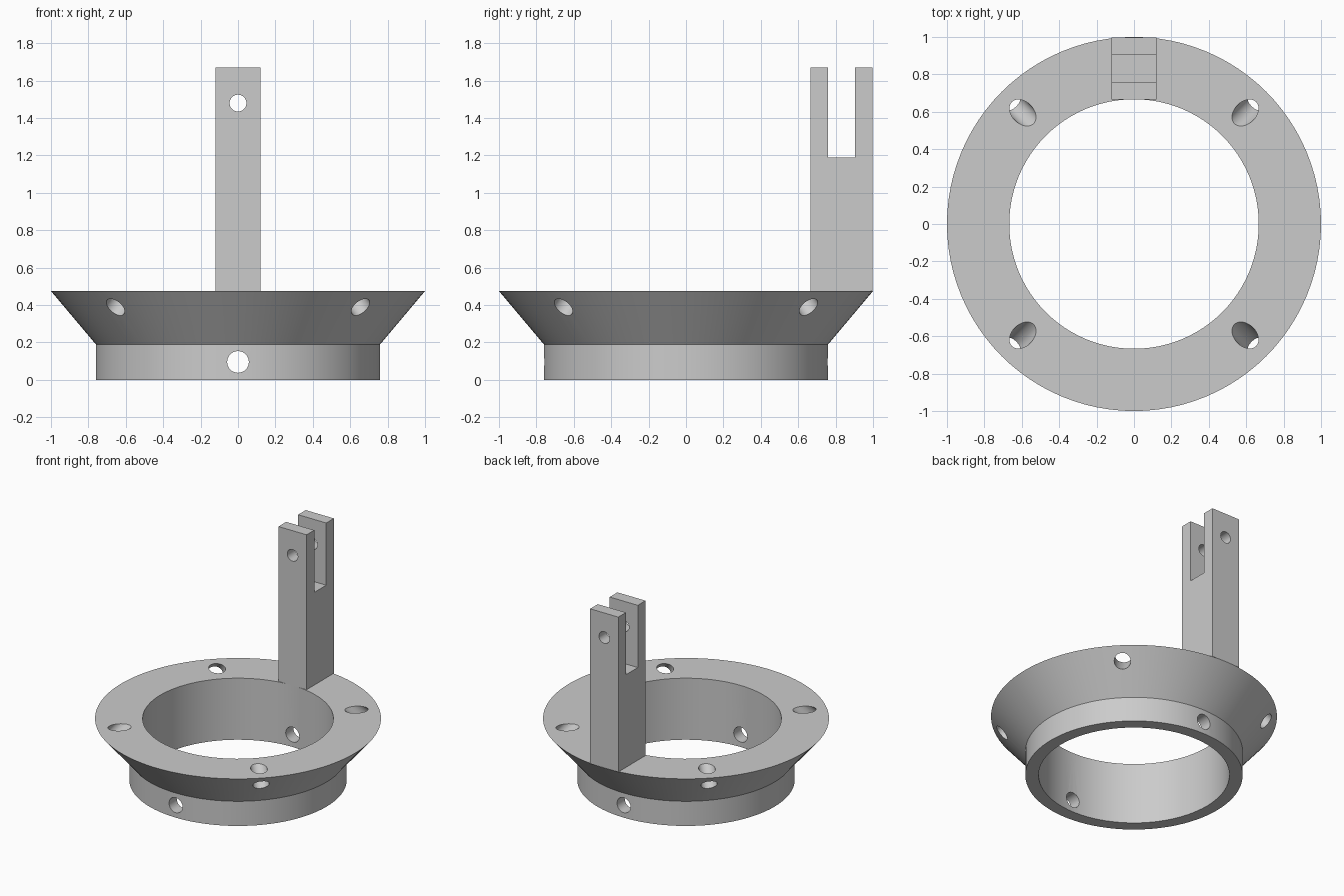
import bpy, bmesh, math
from mathutils import Vector

cube = bpy.data.objects.get("Cube")
if cube:
    bpy.data.objects.remove(cube, do_unlink=True)

grey = bpy.data.materials.new("plain grey")
grey.use_nodes = True
colour = (0.6, 0.6, 0.6, 1)
grey.diffuse_color = colour
grey.node_tree.nodes["Principled BSDF"].inputs["Base Color"].default_value = colour

SEGMENTS = 96
RIM_Z, INNER, NECK, RIM = 0.475, 0.667, 0.76, 1.0


def finish(name, bm):
    bmesh.ops.recalc_face_normals(bm, faces=bm.faces)
    mesh = bpy.data.meshes.new(name)
    bm.to_mesh(mesh)
    bm.free()
    mesh.materials.append(grey)
    obj = bpy.data.objects.new(name, mesh)
    bpy.context.collection.objects.link(obj)
    return obj


def drill(target, name, centre, direction, radius, depth):
    """Bore a round hole through the target."""
    bm = bmesh.new()
    bmesh.ops.create_cone(bm, cap_ends=True, segments=32, radius1=radius,
                          radius2=radius, depth=depth)
    cutter = finish(name, bm)
    cutter.location = centre
    cutter.rotation_euler = Vector(direction).to_track_quat("Z", "Y").to_euler()
    mod = target.modifiers.new(name, "BOOLEAN")
    mod.operation, mod.solver, mod.object = "DIFFERENCE", "EXACT", cutter
    return cutter


# Flared ring, lathed from its cross-section
bm = bmesh.new()
profile = [(INNER, 0), (NECK, 0), (NECK, 0.19), (RIM, RIM_Z), (INNER, RIM_Z)]
rings = []
for i in range(SEGMENTS):
    a = math.tau * i / SEGMENTS
    rings.append([bm.verts.new((r * math.cos(a), r * math.sin(a), z)) for r, z in profile])
for i in range(SEGMENTS):
    p, q = rings[i], rings[(i + 1) % SEGMENTS]
    for j in range(len(profile)):
        k = (j + 1) % len(profile)
        bm.faces.new((p[j], q[j], q[k], p[k]))
ring = finish("flared_ring", bm)

# Forked post, extruded from its side outline
bm = bmesh.new()
outline = [(0.665, RIM_Z), (0.997, RIM_Z), (0.997, 1.67), (0.904, 1.67),
           (0.904, 1.19), (0.759, 1.19), (0.759, 1.67), (0.665, 1.67)]
side = bm.faces.new([bm.verts.new((-0.12, y, z)) for y, z in outline])
grown = bmesh.ops.extrude_face_region(bm, geom=[side])["geom"]
bmesh.ops.translate(bm, vec=(0.24, 0, 0),
                    verts=[v for v in grown if isinstance(v, bmesh.types.BMVert)])
post = finish("forked_post", bm)

# Slanted holes through the flare, at the four diagonals
cutters = []
for sx in (-1, 1):
    for sy in (-1, 1):
        r = 0.884 / math.sqrt(2)
        cutters.append(drill(ring, "rim_hole_cutter", (sx * r, sy * r, 0.432),
                             (sx, sy, -math.sqrt(2)), 0.058, 0.5))

# Cross hole through the neck and pin hole through the fork
cutters.append(drill(ring, "neck_hole_cutter", (0, 0, 0.096), (0, 1, 0), 0.058, 2))
cutters.append(drill(post, "pin_hole_cutter", (0, 0.83, 1.48), (0, 1, 0), 0.045, 1))

# Apply the cuts, drop the cutters, shade smooth with sharp edges
for obj in (ring, post):
    bpy.ops.object.select_all(action="DESELECT")
    obj.select_set(True)
    bpy.context.view_layer.objects.active = obj
    for mod in list(obj.modifiers):
        bpy.ops.object.modifier_apply(modifier=mod.name)
    bpy.ops.object.shade_smooth_by_angle(angle=math.radians(30))
for cutter in cutters:
    bpy.data.objects.remove(cutter, do_unlink=True)
